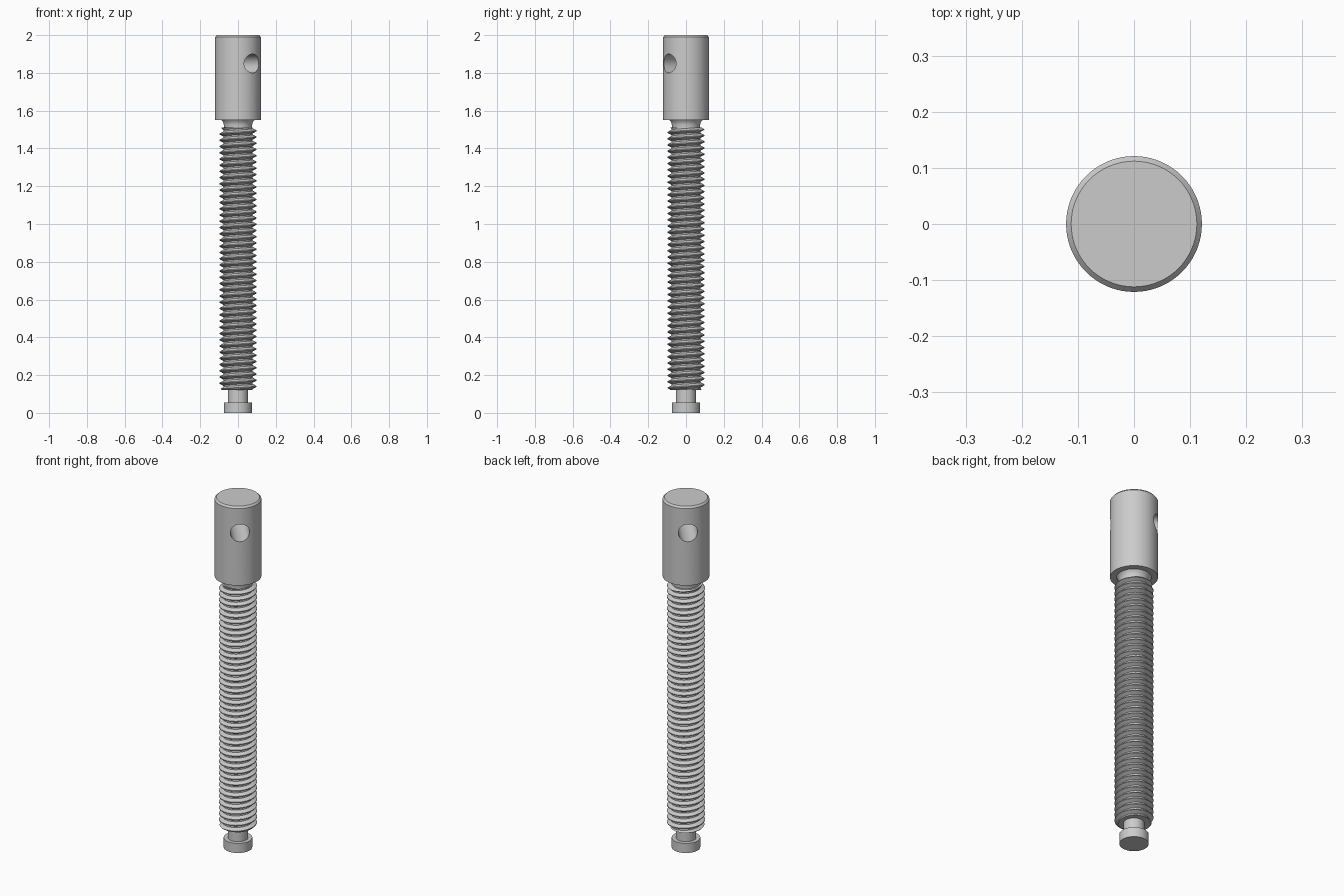
import bpy, bmesh, math
from mathutils import Matrix

if "Cube" in bpy.data.objects:
    bpy.data.objects.remove(bpy.data.objects["Cube"], do_unlink=True)

steel = bpy.data.materials.new("grey steel")
steel.use_nodes = True
GREY = (0.6, 0.6, 0.6, 1.0)
steel.diffuse_color = GREY
steel.node_tree.nodes["Principled BSDF"].inputs["Base Color"].default_value = GREY


def make_object(name, bm):
    bmesh.ops.recalc_face_normals(bm, faces=bm.faces)
    mesh = bpy.data.meshes.new(name)
    bm.to_mesh(mesh)
    bm.free()
    mesh.materials.append(steel)
    obj = bpy.data.objects.new(name, mesh)
    bpy.context.collection.objects.link(obj)
    return obj


def select_only(obj):
    bpy.ops.object.select_all(action='DESELECT')
    obj.select_set(True)
    bpy.context.view_layer.objects.active = obj


def smooth(obj):
    select_only(obj)
    bpy.ops.object.shade_smooth_by_angle(angle=math.radians(30))


def lathe(name, profile, sides):
    """Turn (radius, height) points about z and close both ends."""
    bm = bmesh.new()
    rings = []
    for r, z in profile:
        angles = [2 * math.pi * i / sides for i in range(sides)]
        rings.append([bm.verts.new((r * math.cos(a), r * math.sin(a), z)) for a in angles])
    for low, high in zip(rings, rings[1:]):
        for i in range(sides):
            j = (i + 1) % sides
            bm.faces.new((low[i], low[j], high[j], high[i]))
    bm.faces.new(rings[0][::-1])
    bm.faces.new(rings[-1])
    return make_object(name, bm)


# Head with a chamfered top edge
head = lathe("head", [(0.121, 1.55), (0.121, 1.99), (0.112, 2.0)], 72)

# Cross hole drilled through the head
bm = bmesh.new()
bmesh.ops.create_cone(bm, cap_ends=True, segments=40, radius1=0.05, radius2=0.05, depth=0.4)
turn = Matrix.Rotation(math.radians(40), 4, 'Z') @ Matrix.Rotation(math.radians(90), 4, 'X')
bmesh.ops.transform(bm, matrix=Matrix.Translation((0, 0, 1.85)) @ turn, verts=bm.verts)
drill = make_object("drill", bm)
drill.hide_render = True
cut = head.modifiers.new("cross hole", 'BOOLEAN')
cut.operation = 'DIFFERENCE'
cut.solver = 'EXACT'
cut.object = drill
select_only(head)
bpy.ops.object.modifier_apply(modifier=cut.name)
bpy.data.objects.remove(drill, do_unlink=True)
smooth(head)

# Flared neck under the head
smooth(lathe("neck", [(0.075, 1.5), (0.075, 1.525), (0.079, 1.54), (0.088, 1.55)], 48))

# Stem and round foot
smooth(lathe("stem", [(0.053, 0.05), (0.053, 0.125)], 40))
smooth(lathe("foot", [(0.074, 0.0), (0.074, 0.055)], 40))

# Helical thread, trimmed flat and chamfered at both ends
PITCH, STEPS = 0.033, 40
ROOT, CREST = 0.078, 0.098
BOTTOM, TOP = 0.12, 1.51
tooth = [(ROOT, 0.0), (ROOT, 0.22), (CREST, 0.54), (CREST, 0.68), (ROOT, 1.0)]
turns = math.ceil((TOP - BOTTOM) / PITCH) + 3
bm = bmesh.new()
previous = None
for i in range(turns * STEPS + 1):
    a = 2 * math.pi * i / STEPS
    row = []
    for r, rise in tooth:
        z = BOTTOM + PITCH * (i / STEPS + rise - 2)
        edge = max(0.0, min(z - BOTTOM, TOP - z))
        r = min(r, 0.086 + edge)
        row.append(bm.verts.new((r * math.cos(a), r * math.sin(a), z)))
    if previous:
        for k in range(len(tooth) - 1):
            bm.faces.new((previous[k], row[k], row[k + 1], previous[k + 1]))
    previous = row
bmesh.ops.remove_doubles(bm, verts=bm.verts, dist=0.00005)
for z, side in ((BOTTOM, -1), (TOP, 1)):
    bmesh.ops.bisect_plane(bm, geom=bm.verts[:] + bm.edges[:] + bm.faces[:], dist=0.000001,
                           plane_co=(0, 0, z), plane_no=(0, 0, side), clear_outer=True)
bmesh.ops.holes_fill(bm, edges=[e for e in bm.edges if e.is_boundary], sides=0)
smooth(make_object("threaded_shaft", bm))
